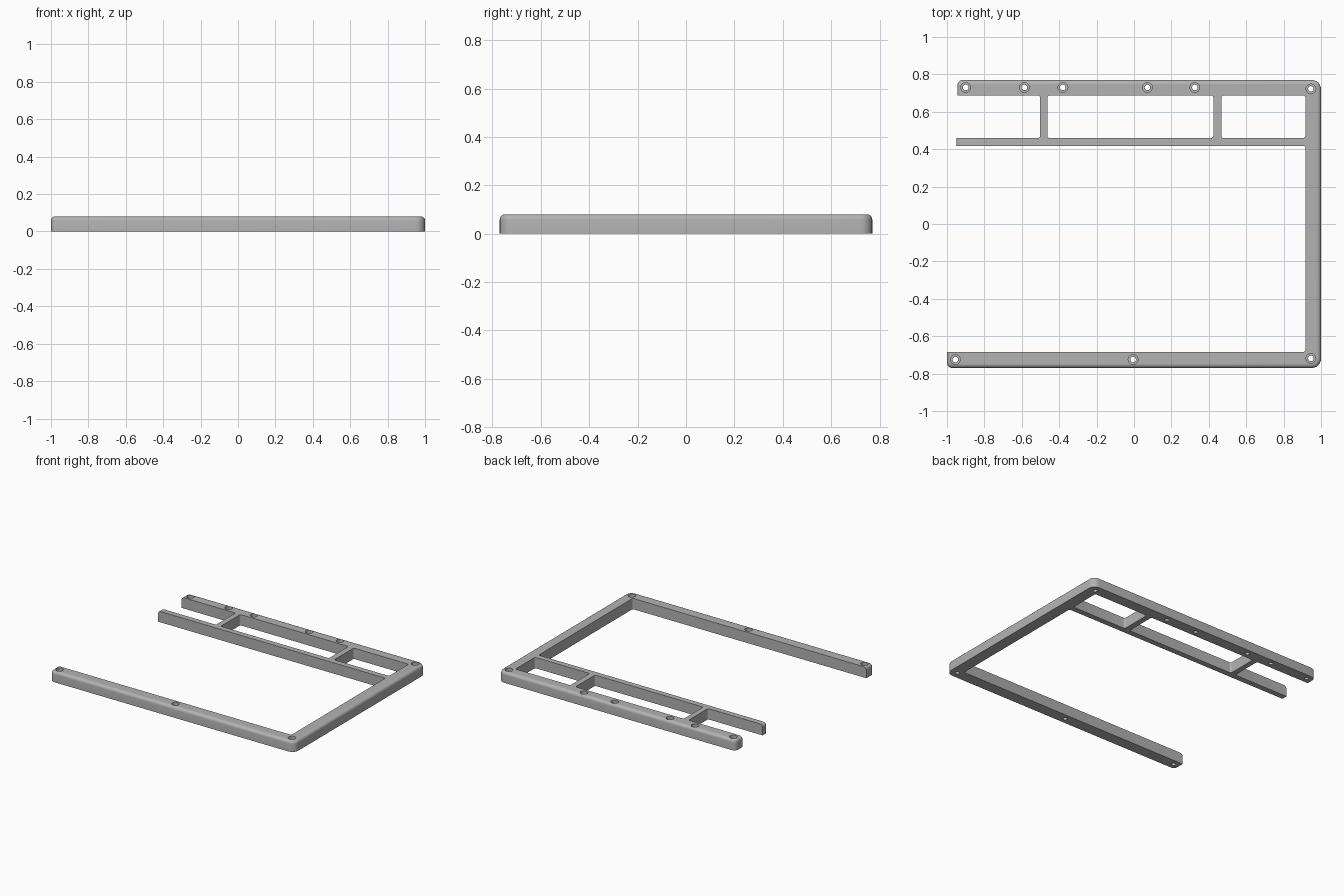
import bpy, bmesh, math
from mathutils import Vector

HEIGHT = 0.08

cube = bpy.data.objects.get("Cube")
if cube:
    bpy.data.objects.remove(cube)

grey = bpy.data.materials.new("plain grey")
grey.use_nodes = True
grey.diffuse_color = (0.45, 0.45, 0.45, 1)
grey.node_tree.nodes["Principled BSDF"].inputs["Base Color"].default_value = (0.45, 0.45, 0.45, 1)


def rounded(corners, steps=6):
    """Turn (x, y, radius) corners into an outline with arc corners."""
    points = []
    for i, (x, y, r) in enumerate(corners):
        here = Vector((x, y))
        if not r:
            points.append(here)
            continue
        before = (Vector(corners[i - 1][:2]) - here).normalized()
        after = (Vector(corners[(i + 1) % len(corners)][:2]) - here).normalized()
        centre = here + (before + after) * r
        for k in range(steps + 1):
            a = math.pi / 2 * k / steps
            points.append(centre - after * r * math.cos(a) - before * r * math.sin(a))
    return points


def prism(name, outline, low, high):
    """Extrude a flat outline between two heights."""
    bm = bmesh.new()
    face = bm.faces.new([bm.verts.new((p.x, p.y, low)) for p in outline])
    top = bmesh.ops.extrude_face_region(bm, geom=[face])
    bmesh.ops.translate(bm, vec=(0, 0, high - low),
                        verts=[v for v in top["geom"] if isinstance(v, bmesh.types.BMVert)])
    bmesh.ops.recalc_face_normals(bm, faces=bm.faces)
    mesh = bpy.data.meshes.new(name)
    bm.to_mesh(mesh)
    bm.free()
    mesh.materials.append(grey)
    obj = bpy.data.objects.new(name, mesh)
    bpy.context.collection.objects.link(obj)
    return obj


def circle(x, y, r, sides=24):
    return [Vector((x + r * math.cos(2 * math.pi * k / sides),
                    y + r * math.sin(2 * math.pi * k / sides))) for k in range(sides)]


# Open frame: front bar, side bar, back bar, inner rail and one cross bar
frame = prism("frame", rounded([
    (-1, -0.77, 0.03), (1, -0.77, 0.05), (1, 0.77, 0.05), (-0.945, 0.77, 0.03),
    (-0.945, 0.688, 0), (-0.502, 0.688, 0.012), (-0.502, 0.46, 0.012), (-0.95, 0.46, 0),
    (-0.95, 0.418, 0), (0.916, 0.418, 0.012), (0.916, -0.684, 0.012), (-1, -0.684, 0)]),
    0, HEIGHT)

# Rounded upper rim along the outside and the bar ends
bm = bmesh.new()
bm.from_mesh(frame.data)
rim = []
for edge in bm.edges:
    mid = (edge.verts[0].co + edge.verts[1].co) / 2
    if mid.z > HEIGHT - 0.001 and (mid.x > 0.93 or abs(mid.y) > 0.73 or mid.x < -0.94):
        rim.append(edge)
bmesh.ops.bevel(bm, geom=rim, offset=0.022, offset_type='OFFSET', segments=5,
                profile=0.5, affect='EDGES', clamp_overlap=False)
bm.to_mesh(frame.data)
bm.free()

# Two closed windows between the back bar and the inner rail
cutters = []
for left, right in ((-0.463, 0.424), (0.467, 0.916)):
    r = 0.012
    cutters.append(prism("window_cutter", rounded(
        [(left, 0.46, r), (right, 0.46, r), (right, 0.688, r), (left, 0.688, r)]),
        -0.05, HEIGHT + 0.05))

# Counterbored screw holes
holes = [(x, 0.73) for x in (-0.9, -0.586, -0.38, 0.072, 0.325)]
holes += [(0.946, 0.722), (0.946, -0.718), (-0.955, -0.725), (-0.005, -0.725)]
for x, y in holes:
    cutters.append(prism("screw_hole_cutter", circle(x, y, 0.015), -0.05, HEIGHT + 0.05))
    cutters.append(prism("counterbore_cutter", circle(x, y, 0.026), HEIGHT * 0.5, HEIGHT + 0.05))

# Apply the cuts, then drop the cutters
bpy.context.view_layer.objects.active = frame
for cutter in cutters:
    cutter.hide_render = True
    cut = frame.modifiers.new("cut", 'BOOLEAN')
    cut.operation = 'DIFFERENCE'
    cut.solver = 'EXACT'
    cut.object = cutter
    bpy.ops.object.modifier_apply(modifier=cut.name)
    bpy.data.objects.remove(cutter)

bpy.ops.object.select_all(action='DESELECT')
frame.select_set(True)
bpy.ops.object.shade_smooth_by_angle(angle=math.radians(35))
